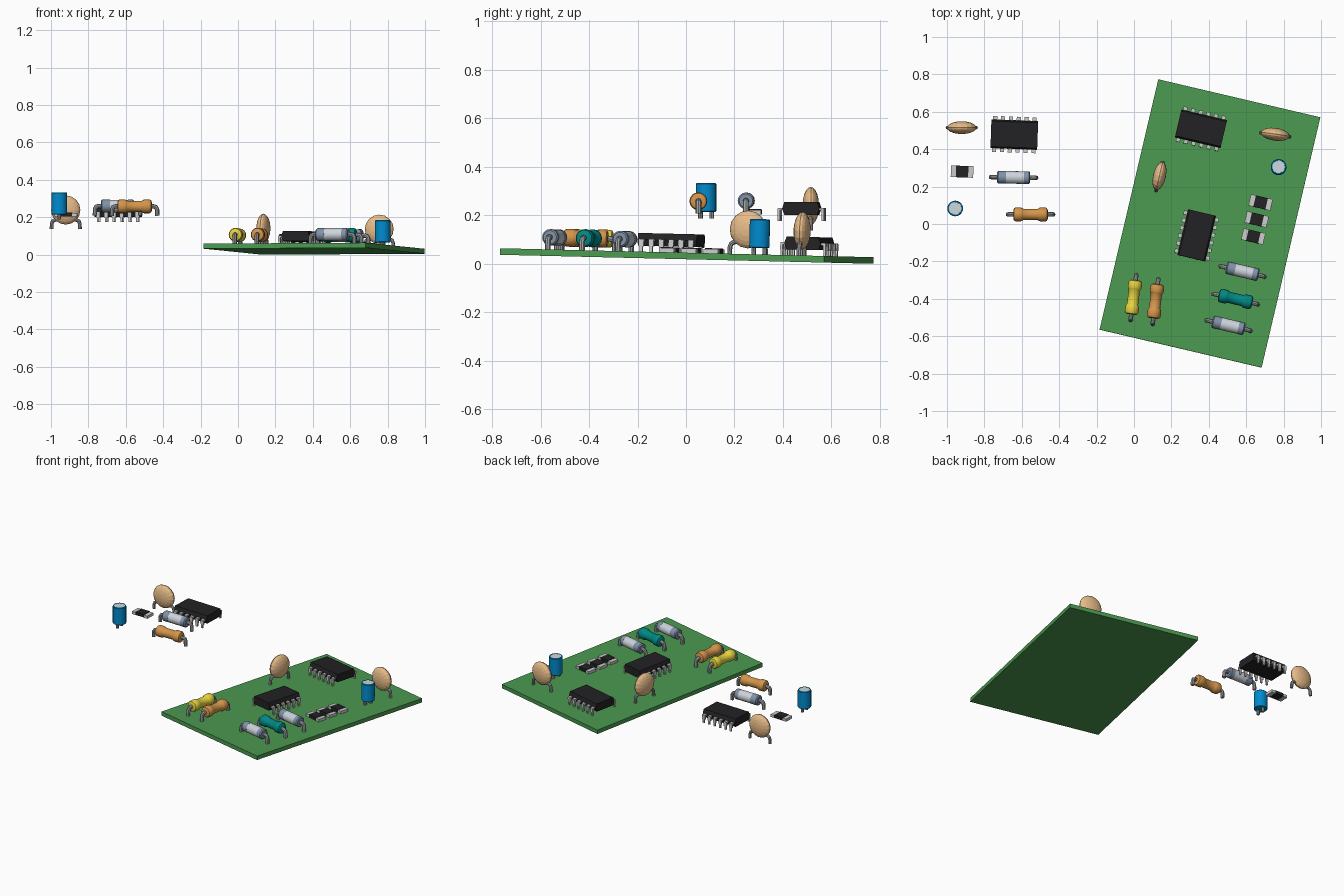
import bpy, bmesh, math
from mathutils import Matrix, Vector

if "Cube" in bpy.data.objects:
    bpy.data.objects.remove(bpy.data.objects["Cube"])

TILT = -0.024
COLORS = {
    "green": (0.07, 0.32, 0.08), "black": (0.016, 0.016, 0.018), "metal": (0.35, 0.36, 0.37),
    "tan": (0.80, 0.50, 0.25), "blue": (0.0, 0.26, 0.62), "lid": (0.62, 0.68, 0.70),
    "orange": (0.66, 0.30, 0.07), "yellow": (0.80, 0.66, 0.05), "teal": (0.0, 0.25, 0.23),
    "slate": (0.22, 0.29, 0.40), "pale": (0.62, 0.66, 0.72), "silver": (0.60, 0.61, 0.62)}
MATS = {}


def material(key):
    if key not in MATS:
        MATS[key] = bpy.data.materials.new(key)
        MATS[key].diffuse_color = (*COLORS[key], 1)
    return MATS[key]


def finish(name, bm, color, place, smooth=True):
    bmesh.ops.recalc_face_normals(bm, faces=bm.faces)
    me = bpy.data.meshes.new(name)
    bm.to_mesh(me)
    bm.free()
    if smooth:
        for p in me.polygons:
            p.use_smooth = True
        me.set_sharp_from_angle(angle=math.radians(35))
    me.materials.append(material(color))
    ob = bpy.data.objects.new(name, me)
    ob.matrix_world = place
    bpy.context.collection.objects.link(ob)
    return ob


def box(bm, size, loc):
    bmesh.ops.create_cube(bm, size=1, matrix=Matrix.Translation(loc) @ Matrix.Diagonal((*size, 1)))


def lathe(bm, profile, axis, loc, n=16):
    """Revolve (position along axis, radius) pairs around X, Y or Z."""
    turn = {"X": Matrix.Rotation(math.pi / 2, 4, "Y"), "Z": Matrix(),
            "Y": Matrix.Rotation(-math.pi / 2, 4, "X")}[axis]
    m = Matrix.Translation(loc) @ turn
    rings = [[bm.verts.new(m @ Vector((r * math.cos(2 * math.pi * i / n),
                                       r * math.sin(2 * math.pi * i / n), t)))
              for i in range(n)] for t, r in profile]
    for a, b in zip(rings, rings[1:]):
        for i in range(n):
            j = (i + 1) % n
            bm.faces.new((a[i], a[j], b[j], b[i]))
    bm.faces.new(rings[0])
    bm.faces.new(rings[-1])


def wire(bm, pts, r, n=8):
    """Round wire along a path lying in the XZ plane."""
    pts = [Vector(p) for p in pts]
    rings = []
    for i, p in enumerate(pts):
        d = (pts[min(i + 1, len(pts) - 1)] - pts[max(i - 1, 0)]).normalized()
        side = Vector((0, 1, 0))
        up = d.cross(side)
        rings.append([bm.verts.new(p + r * (math.cos(2 * math.pi * k / n) * side
                                            + math.sin(2 * math.pi * k / n) * up)) for k in range(n)])
    for a, b in zip(rings, rings[1:]):
        for k in range(n):
            bm.faces.new((a[k], a[(k + 1) % n], b[(k + 1) % n], b[k]))
    bm.faces.new(rings[0])
    bm.faces.new(rings[-1])


def chip(name, m):
    # moulded body with slightly slanted sides
    bm = bmesh.new()
    outline = [(-.068, .024), (.068, .024), (.077, .05), (.068, .077), (-.068, .077), (-.077, .05)]
    f = bm.faces.new([bm.verts.new((-.125, y, z)) for y, z in outline])
    ext = bmesh.ops.extrude_face_region(bm, geom=[f])
    bmesh.ops.translate(bm, vec=(.25, 0, 0), verts=[v for v in ext["geom"] if isinstance(v, bmesh.types.BMVert)])
    finish(name + "_body", bm, "black", m, False)
    # two rows of six bent pins, wide above and narrow below
    bm = bmesh.new()
    for i in range(6):
        x = -.105 + .042 * i
        for s in (-1, 1):
            box(bm, (.022, .030, .010), (x, s * .080, .048))
            box(bm, (.022, .010, .028), (x, s * .091, .036))
            box(bm, (.012, .010, .026), (x, s * .091, .011))
    finish(name + "_pins", bm, "silver", m, False)


def disc_capacitor(name, m):
    bm = bmesh.new()
    arc = [math.radians(a) for a in range(-85, 86, 17)]
    lathe(bm, [(.034 * math.sin(a), .078 * math.cos(a)) for a in arc], "Y", (0, 0, .102))
    finish(name + "_disc", bm, "tan", m, False)
    bm = bmesh.new()
    for s in (-1, 1):
        wire(bm, [(s * .035, 0, .052), (s * .058, 0, .049), (s * .070, 0, .042), (s * .075, 0, .028),
                  (s * .076, 0, 0)], .010)
    finish(name + "_legs", bm, "metal", m)


def can_capacitor(name, m):
    bm = bmesh.new()
    lathe(bm, [(.027, .039), (.030, .042), (.142, .042), (.146, .039), (.146, .034), (.143, .033)], "Z", (0, 0, 0), 20)
    finish(name + "_can", bm, "blue", m)
    bm = bmesh.new()
    lathe(bm, [(.140, .034), (.145, .034)], "Z", (0, 0, 0), 20)
    finish(name + "_lid", bm, "lid", m)
    bm = bmesh.new()
    for s in (-1, 1):
        lathe(bm, [(0, .010), (.03, .010)], "Z", (0, s * .023, 0), 8)
    finish(name + "_legs", bm, "metal", m)


def surface_part(name, m):
    bm = bmesh.new()
    box(bm, (.066, .062, .020), (0, 0, .011))
    finish(name + "_body", bm, "black", m, False)
    bm = bmesh.new()
    for s in (-1, 1):
        box(bm, (.028, .062, .018), (s * .046, 0, .009))
    finish(name + "_ends", bm, "silver", m, False)


def axial_legs(name, m):
    bm = bmesh.new()
    for s in (-1, 1):
        wire(bm, [(s * .07, 0, .050), (s * .103, 0, .050), (s * .114, 0, .046), (s * .120, 0, .036),
                  (s * .121, 0, 0)], .012)
    finish(name + "_legs", bm, "metal", m)


def resistor(name, m, color):
    bm = bmesh.new()
    half = [(.092, .024), (.088, .033), (.080, .037), (.052, .037), (.044, .034), (.038, .030)]
    lathe(bm, [(-t, r) for t, r in half] + half[::-1], "X", (0, 0, .050))
    finish(name + "_body", bm, color, m)
    axial_legs(name, m)


def diode(name, m):
    bm = bmesh.new()
    for a, b in ((-.088, -.040), (.055, .088)):
        out, inn = (a, b) if a < 0 else (b, a)
        k = 1 if a < 0 else -1
        lathe(bm, [(out, .028), (out + k * .006, .034), (inn, .034)], "X", (0, 0, .050))
    finish(name + "_ends", bm, "slate", m)
    bm = bmesh.new()
    lathe(bm, [(-.040, .0335), (.055, .0335)], "X", (0, 0, .050))
    finish(name + "_middle", bm, "pale", m)
    axial_legs(name, m)


def at(x, y, deg, z=None):
    """Placement on the tilted board, or floating level when z is given."""
    rz = Matrix.Rotation(math.radians(deg), 4, "Z")
    if z is not None:
        return Matrix.Translation((x, y, z)) @ rz
    return Matrix.Translation((x, y, .0455 + TILT * y)) @ Matrix.Rotation(TILT, 4, "X") @ rz


# circuit board
bm = bmesh.new()
box(bm, (.89, 1.375, .027), (0, 0, -.0135))
finish("circuit_board", bm, "green", at(.406, .003, -13.2), False)

# parts mounted on the board
A, B = -13.2, 76.8
chip("chip_back", at(.358, .508, A))
chip("chip_middle", at(.335, -.062, B))
disc_capacitor("disc_capacitor_right", at(.755, .477, A + 5))
disc_capacitor("disc_capacitor_left", at(.136, .254, B))
can_capacitor("can_capacitor_right", at(.773, .302, A))
for i, (x, y) in enumerate([(.677, .115), (.656, .024), (.638, -.067)]):
    surface_part(f"surface_part_{i + 1}", at(x, y, A))
diode("diode_upper", at(.580, -.254, A))
resistor("resistor_teal", at(.543, -.402, A), "teal")
diode("diode_lower", at(.505, -.543, A))
resistor("resistor_yellow", at(-.003, -.393, B + 6), "yellow")
resistor("resistor_orange", at(.115, -.414, B + 6), "orange")

# loose spare parts hovering beside the board
chip("chip_spare", at(-.64, .478, -2, .178))
disc_capacitor("disc_capacitor_spare", at(-.921, .515, 0, .137))
can_capacitor("can_capacitor_spare", at(-.956, .083, 0, .187))
surface_part("surface_part_spare", at(-.919, .28, -2, .204))
diode("diode_spare", at(-.644, .249, -1, .210))
resistor("resistor_spare", at(-.553, .051, 0, .208), "orange")

for m in bpy.data.materials:
    if m.users and not m.is_grease_pencil:
        m.use_nodes = True
        m.node_tree.nodes["Principled BSDF"].inputs["Base Color"].default_value = m.diffuse_color
